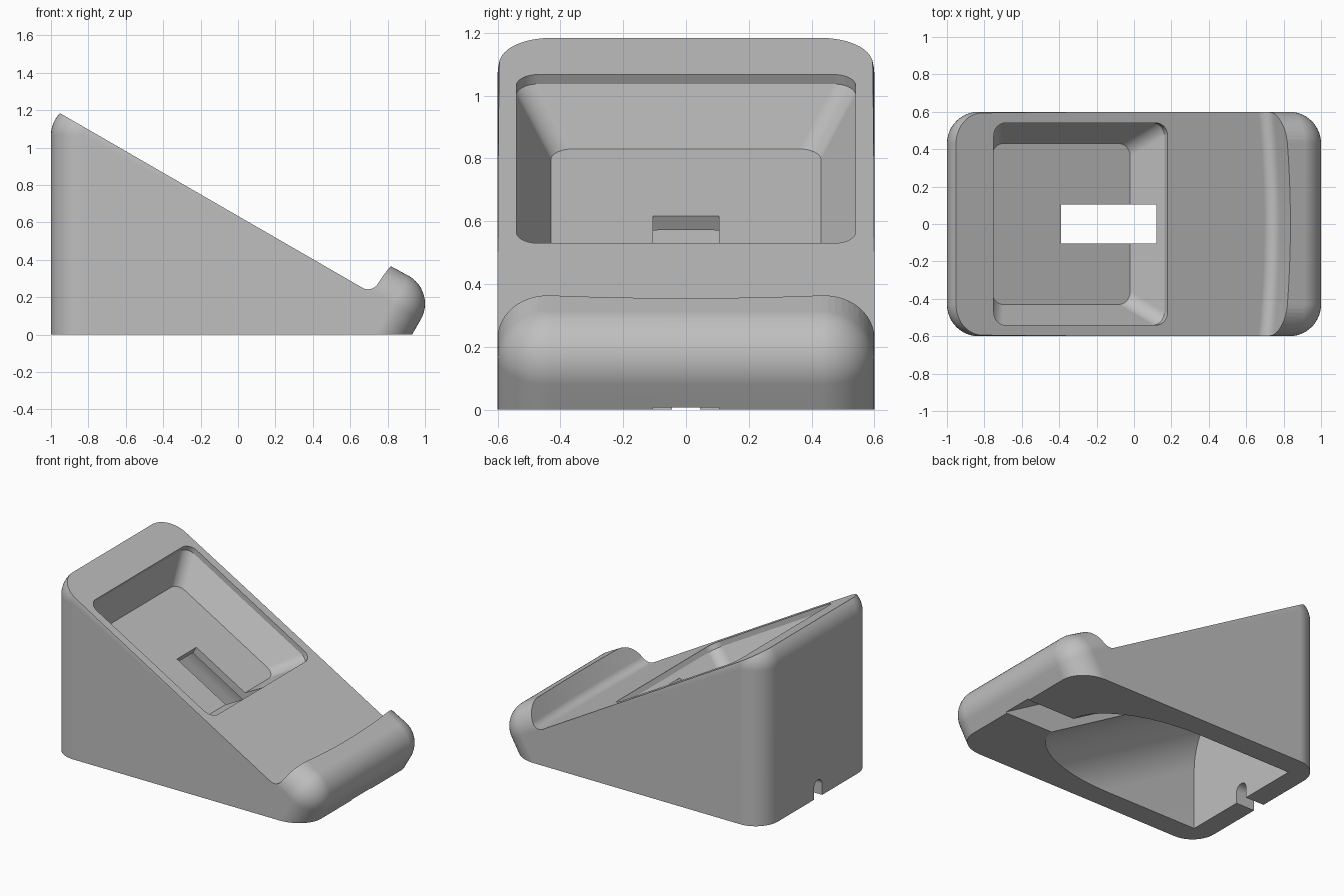
import bpy
import bmesh
from math import sin, cos, tan, pi, radians
from mathutils import Vector, Matrix

if "Cube" in bpy.data.objects:
    bpy.data.objects.remove(bpy.data.objects["Cube"])

TILT = radians(30)
ORIGIN = Vector((0, 0, 0.634))                    # rest surface above the centre
ALONG = Vector((cos(TILT), 0, -sin(TILT)))        # down the rest surface
NORMAL = Vector((sin(TILT), 0, cos(TILT)))        # out of the rest surface


def on_slope(u, y, w):
    return ORIGIN + ALONG * u + NORMAL * w + Vector((0, y, 0))


def arc(cx, cy, r, start, end, steps=12):
    return [(cx + r * cos(radians(start + (end - start) * i / steps)),
             cy + r * sin(radians(start + (end - start) * i / steps)))
            for i in range(steps + 1)]


def rounded_rect(u0, u1, half, r):
    return (arc(u1 - r, half - r, r, 0, 90) + arc(u0 + r, half - r, r, 90, 180)
            + arc(u0 + r, r - half, r, 180, 270) + arc(u1 - r, r - half, r, 270, 360))


def make_object(name, bm):
    bmesh.ops.recalc_face_normals(bm, faces=bm.faces)
    mesh = bpy.data.meshes.new(name)
    bm.to_mesh(mesh)
    bm.free()
    obj = bpy.data.objects.new(name, mesh)
    bpy.context.collection.objects.link(obj)
    return obj


def loft(name, rings):
    bm = bmesh.new()
    loops = [[bm.verts.new(p) for p in ring] for ring in rings]
    for a, b in zip(loops, loops[1:]):
        for i in range(len(a)):
            j = (i + 1) % len(a)
            bm.faces.new((a[i], a[j], b[j], b[i]))
    bm.faces.new(loops[0])
    bm.faces.new(loops[-1])
    return make_object(name, bm)


# Body: hull of rounded corner posts, sliced flat at the base
R, HALF = 0.17, 0.43
bm = bmesh.new()
back, front = Vector((-0.83, 0, 1.065)), Vector((0.83, 0, 0.165))
posts = [(back, 0), (back - Vector((0, 0, 1.5)), 0),
         (front, TILT), (front - NORMAL * 0.6, TILT)]
for centre, lean in posts:
    for side in (-HALF, HALF):
        place = Matrix.Translation(centre + Vector((0, side, 0))) @ Matrix.Rotation(lean, 4, "Y")
        bmesh.ops.create_uvsphere(bm, u_segments=48, v_segments=24, radius=R, matrix=place)
points = [v.co.copy() for v in bm.verts]
bm.free()
bm = bmesh.new()
for p in points:
    bm.verts.new(p)
hull = bmesh.ops.convex_hull(bm, input=bm.verts)
loose = {v for v in hull["geom_interior"] + hull["geom_unused"] if isinstance(v, bmesh.types.BMVert)}
bmesh.ops.delete(bm, geom=list(loose), context="VERTS")
bmesh.ops.dissolve_limit(bm, angle_limit=radians(0.3), verts=bm.verts, edges=bm.edges)
cut = bmesh.ops.bisect_plane(bm, geom=bm.verts[:] + bm.edges[:] + bm.faces[:],
                             plane_co=(0, 0, 0), plane_no=(0, 0, -1), clear_outer=True)
rim = [e for e in bm.edges if e.is_boundary]
bmesh.ops.holes_fill(bm, edges=rim, sides=0)
stand = make_object("stand_body", bm)

# Rest surface with a bowed groove and front lip
rings = []
for i in range(25):
    y = -0.72 + 1.44 * i / 24
    wall = 0.828 + 0.036 * (1 - (y / 0.6) ** 2)
    profile = [(-2, 0)] + arc(wall - 0.06, 0.06, 0.06, -90, 0) + [(wall, 0.7), (-2, 0.7)]
    rings.append([on_slope(u, y, w) for u, w in profile])
rest = loft("rest_cutter", rings)

# Dished pocket: short straight wall, then a taper to the floor
rings = []
for w, inset in ((0.06, 0), (-0.035, 0), (-0.21, 0.11)):
    outline = rounded_rect(-0.866 + inset, 0.208 - inset, 0.54 - inset, 0.07)
    rings.append([on_slope(u, y, w) for u, y in outline])
pocket = loft("pocket_cutter", rings)

# Vaulted hollow underneath, open at the base
vault = arc(0.09, -0.622, 0.36, 0, 90) + arc(-0.09, -0.622, 0.36, 90, 180)
rings = []
for x in (-0.86, 1.2):
    top = [(x, y, ORIGIN.z - x * tan(TILT) + w / cos(TILT)) for y, w in vault]
    rings.append(top + [(x, -0.45, -1.2), (x, 0.45, -1.2)])
hollow = loft("hollow_cutter", rings)

# Cable tunnel running from the pocket floor to the front of the base
rings = [[on_slope(u, y, w) for y, w in ((-0.105, -0.075), (0.105, -0.075),
                                        (0.105, -0.46), (-0.105, -0.46))]
         for u in (-0.328, 1.4)]
tunnel = loft("tunnel_cutter", rings)

# Round-topped cable notch in the back wall
notch_shape = arc(0, 0.075, 0.045, 0, 180) + [(-0.045, -0.1), (0.045, -0.1)]
notch = loft("notch_cutter", [[(x, y, z) for y, z in notch_shape] for x in (-1.2, -0.8)])

bpy.ops.object.select_all(action="DESELECT")
bpy.context.view_layer.objects.active = stand
stand.select_set(True)
for cutter in (rest, pocket, hollow, tunnel, notch):
    mod = stand.modifiers.new(cutter.name, "BOOLEAN")
    mod.operation = "DIFFERENCE"
    mod.solver = "EXACT"
    mod.object = cutter
    bpy.ops.object.modifier_apply(modifier=mod.name)
    bpy.data.objects.remove(cutter)

# Finish: one grey, smooth curves with crisp edges
GREY = (0.52, 0.52, 0.52, 1)
grey = bpy.data.materials.new("plain_grey")
grey.use_nodes = True
grey.diffuse_color = GREY
grey.node_tree.nodes["Principled BSDF"].inputs["Base Color"].default_value = GREY
stand.data.materials.clear()
stand.data.materials.append(grey)
bpy.ops.object.shade_smooth_by_angle(angle=radians(25))
weighted = stand.modifiers.new("even_shading", "WEIGHTED_NORMAL")
weighted.keep_sharp = True
